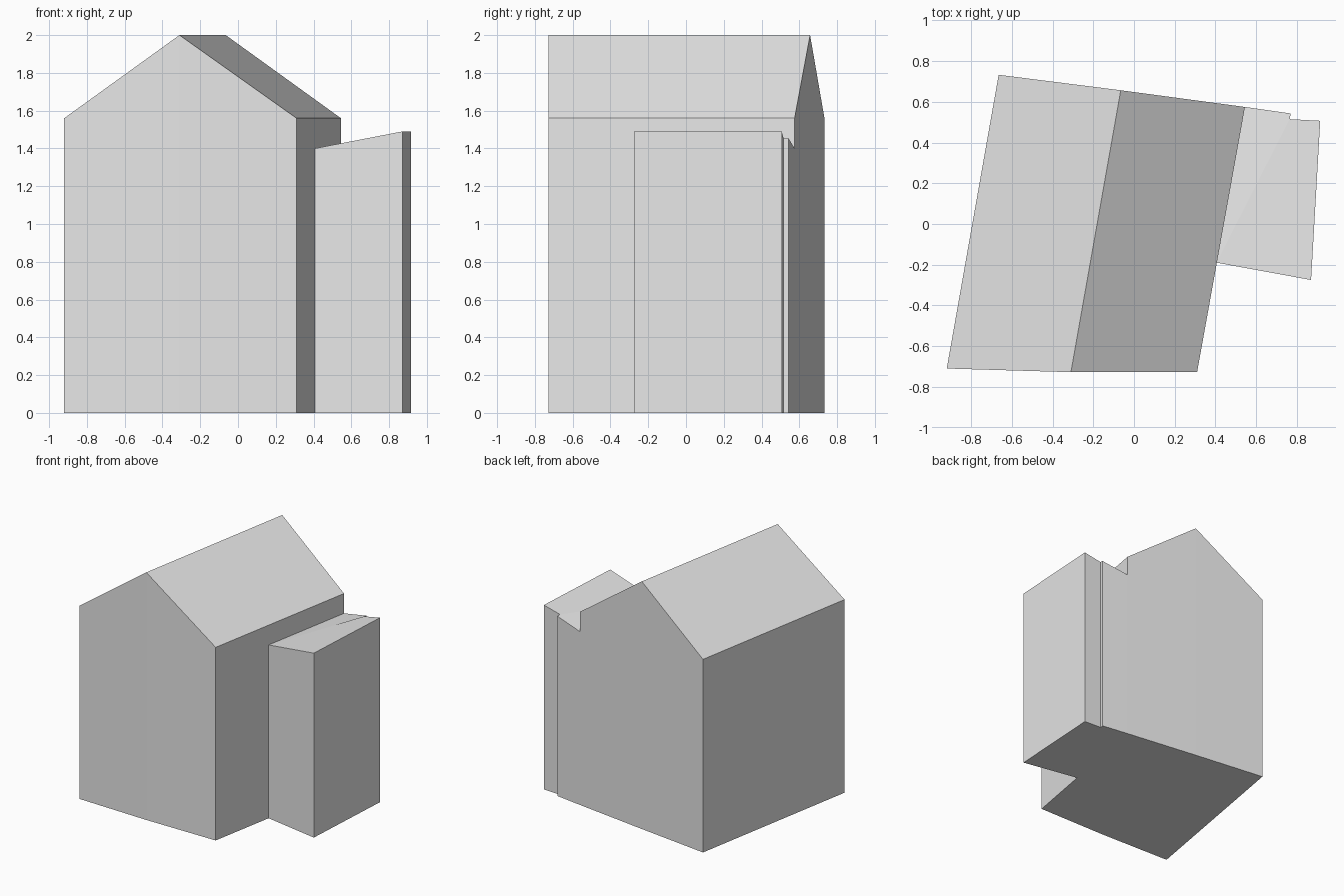
import bpy
import bmesh

# Remove the default cube
cube = bpy.data.objects.get("Cube")
if cube:
    bpy.data.objects.remove(cube, do_unlink=True)

# Single wall and roof colour
grey = bpy.data.materials.new("light_grey")
grey.use_nodes = True
grey.diffuse_color = (0.8, 0.8, 0.8, 1)
bsdf = next(n for n in grey.node_tree.nodes if n.type == "BSDF_PRINCIPLED")
bsdf.inputs["Base Color"].default_value = (0.8, 0.8, 0.8, 1)


def building(name, outline, roof_faces):
    """Raise walls from a ground outline of (x, y, top height), then roof it."""
    bm = bmesh.new()
    ground = [bm.verts.new((x, y, 0)) for x, y, _ in outline]
    top = [bm.verts.new(p) for p in outline]
    count = len(outline)
    bm.faces.new(ground[::-1])
    for i in range(count):
        j = (i + 1) % count
        bm.faces.new((ground[i], ground[j], top[j], top[i]))
    for face in roof_faces:
        bm.faces.new([top[i] for i in face])
    bmesh.ops.recalc_face_normals(bm, faces=bm.faces)
    mesh = bpy.data.meshes.new(name)
    bm.to_mesh(mesh)
    bm.free()
    mesh.materials.append(grey)
    obj = bpy.data.objects.new(name, mesh)
    bpy.context.collection.objects.link(obj)
    return obj


# Main house: gables bend slightly at the ridge
EAVE, RIDGE = 1.56, 2.0
building("main_house", [
    (-0.92, -0.71, EAVE), (-0.31, -0.728, RIDGE), (0.31, -0.728, EAVE),
    (0.545, 0.575, EAVE), (-0.065, 0.657, RIDGE), (-0.665, 0.733, EAVE),
], [(0, 1, 4, 5), (1, 2, 3, 4)])

# Side annex: roof falls toward the house, small step at the back corner
LOW, HIGH = 1.4, 1.49
building("side_annex", [
    (0.406, -0.19, LOW), (0.87, -0.275, HIGH), (0.915, 0.507, HIGH),
    (0.765, 0.515, 1.457), (0.77, 0.543, 1.453), (0.545, 0.575, LOW),
], [(0, 1, 2, 3), (0, 3, 4, 5)])
